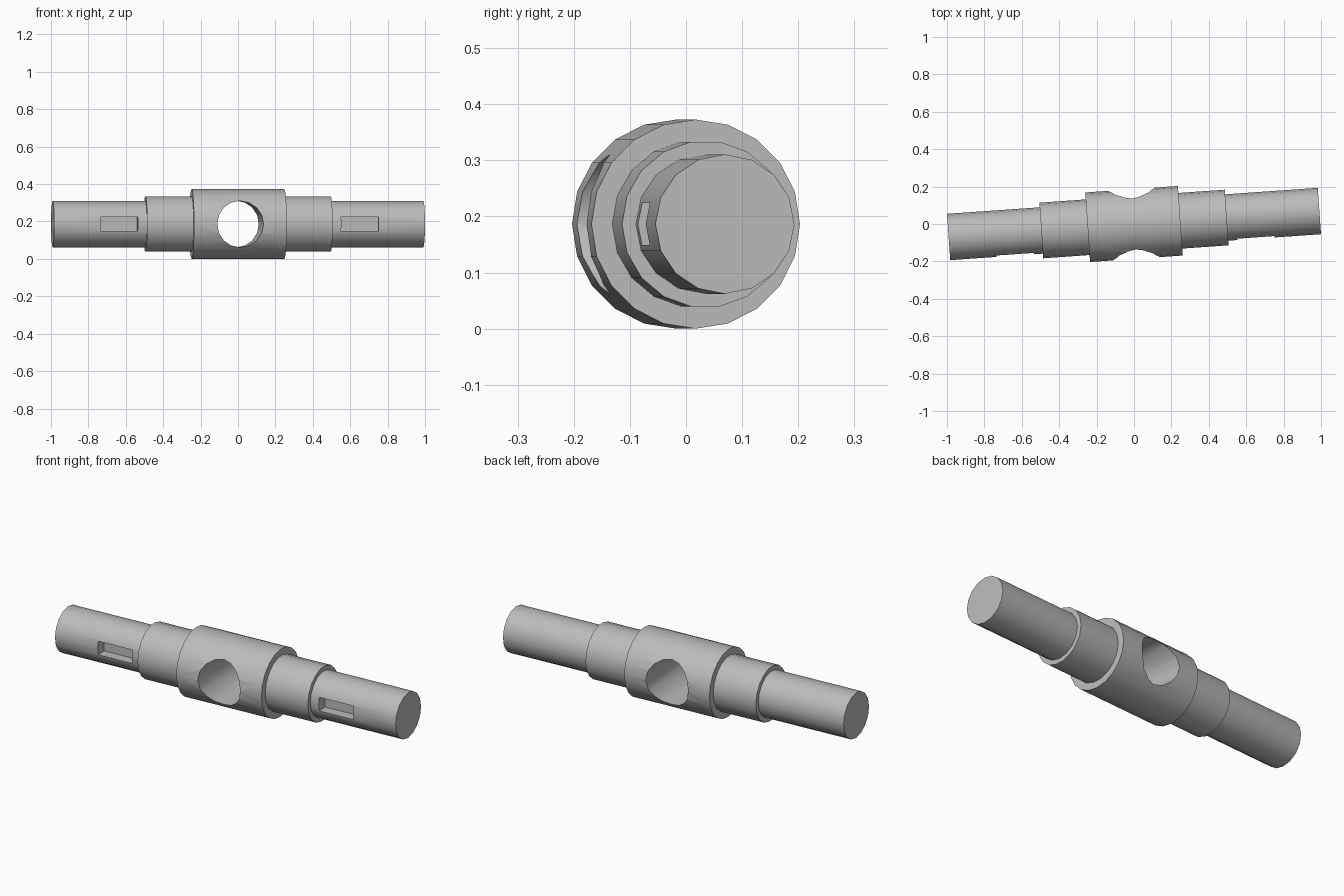
import bpy
from math import pi, radians
from mathutils import Matrix

cube = bpy.data.objects.get("Cube")
if cube:
    bpy.data.objects.remove(cube, do_unlink=True)

UNIT = 0.0621           # base module of the shaft
AXIS_Z = 3 * UNIT       # height of the shaft axis
FRAME = Matrix.Translation((0, 0, AXIS_Z)) @ Matrix.Rotation(radians(4), 4, "Z")

steel = bpy.data.materials.new("plain grey steel")
steel.use_nodes = True
GREY = (0.5, 0.5, 0.5, 1)
steel.diffuse_color = GREY
steel.node_tree.nodes["Principled BSDF"].inputs["Base Color"].default_value = GREY


def place(name, local):
    """Name the active object, bake its placement in the shaft frame."""
    ob = bpy.context.object
    ob.name = name
    ob.data.transform(FRAME @ local)
    ob.data.materials.append(steel)
    return ob


def cylinder(name, x0, x1, radius, sides, turn=0):
    """Cylinder along the shaft; a zero turn puts a corner at the side."""
    bpy.ops.mesh.primitive_cylinder_add(vertices=sides, radius=radius, depth=abs(x1 - x0))
    return place(name, Matrix.Translation(((x0 + x1) / 2, 0, 0))
                 @ Matrix.Rotation(pi / 2, 4, "Y") @ Matrix.Rotation(turn, 4, "Z"))


def cut(target, cutter):
    """Subtract the cutter from the target and discard it."""
    mod = target.modifiers.new("cut", "BOOLEAN")
    mod.operation = "DIFFERENCE"
    mod.solver = "EXACT"
    mod.object = cutter
    bpy.ops.object.select_all(action="DESELECT")
    bpy.context.view_layer.objects.active = target
    target.select_set(True)
    bpy.ops.object.modifier_apply(modifier=mod.name)
    bpy.data.objects.remove(cutter, do_unlink=True)


# Thick hub with a cross bore
hub = cylinder("hub", -4 * UNIT, 4 * UNIT, 3 * UNIT, 20)
bpy.ops.mesh.primitive_cylinder_add(vertices=16, radius=2 * UNIT, depth=8 * UNIT)
cut(hub, place("bore_cutter", Matrix.Rotation(pi / 2, 4, "X")))
parts = [hub]

# Stepped collar and slotted journal on each end
for side, sign in (("left", 1), ("right", -1)):
    parts.append(cylinder(side + "_collar", sign * 4 * UNIT, sign * 8 * UNIT, 2.4 * UNIT, 18))
    journal = cylinder(side + "_journal", sign * 8 * UNIT, sign * 16 * UNIT, 2 * UNIT, 16)
    bpy.ops.mesh.primitive_cube_add(size=1)
    cut(journal, place("slot_cutter", Matrix.Translation((sign * 0.645, -2 * UNIT, 0))
                       @ Matrix.Diagonal((0.2, 2 * UNIT, 1.2 * UNIT, 1))))
    parts.append(journal)

# Round walls shade smoothly, steps and cuts stay sharp
for ob in parts:
    bpy.ops.object.select_all(action="DESELECT")
    ob.select_set(True)
    bpy.context.view_layer.objects.active = ob
    bpy.ops.object.shade_smooth_by_angle(angle=radians(30))
